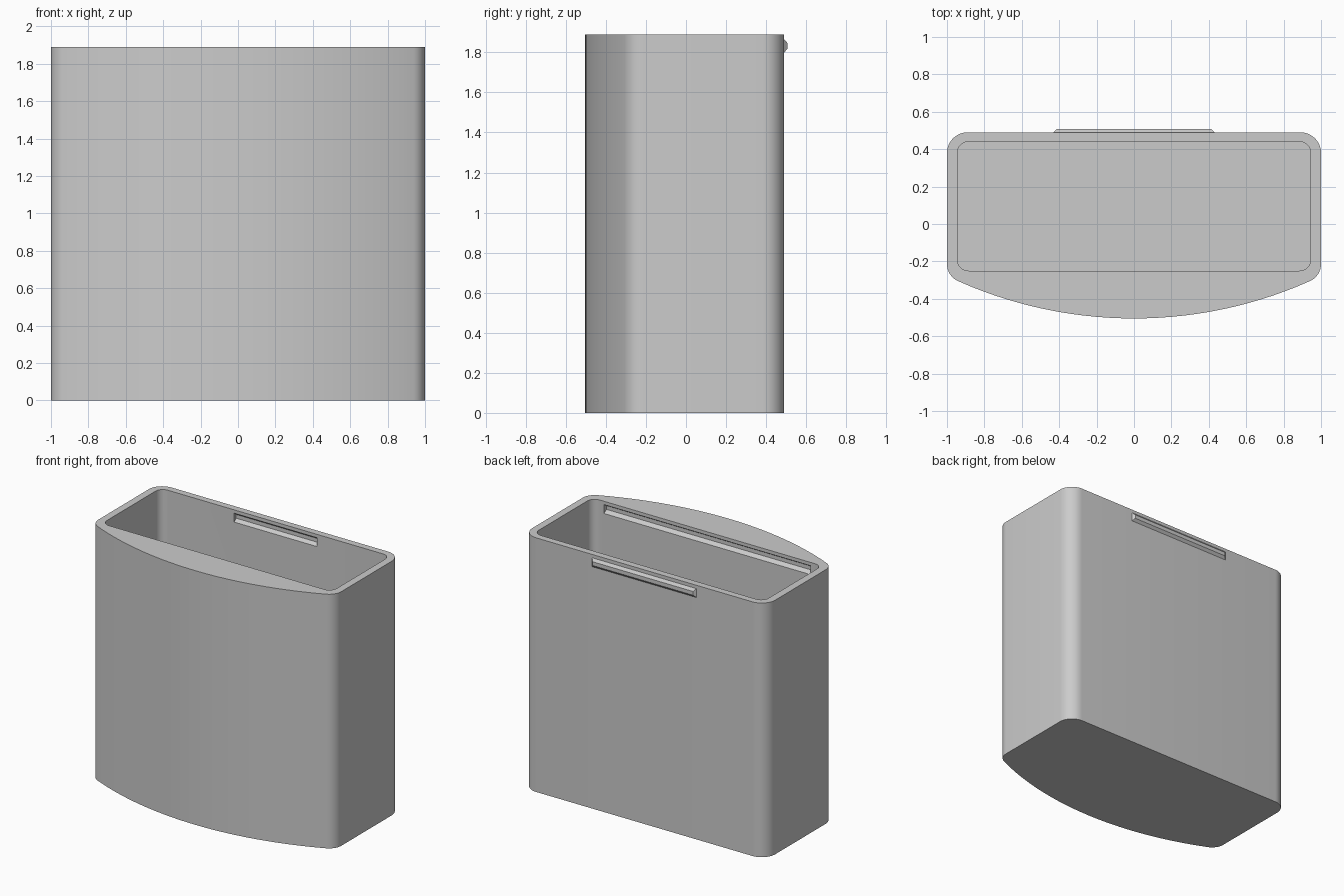
import bpy, bmesh, math
from mathutils import Vector

cube = bpy.data.objects.get("Cube")
if cube:
    bpy.data.objects.remove(cube, do_unlink=True)

HEIGHT, FLOOR = 1.89, 0.05
BACK, FRONT = 0.49, -0.505
INNER_BACK, INNER_FRONT, INNER_HALF = 0.44, -0.25, 0.945
LATCH_Z = 1.832

grey = bpy.data.materials.new("plain grey")
grey.use_nodes = True
grey.diffuse_color = (0.6, 0.6, 0.6, 1)
grey.node_tree.nodes["Principled BSDF"].inputs["Base Color"].default_value = (0.6, 0.6, 0.6, 1)


def loft(name, rings):
    """Closed solid through rings that all have the same point count."""
    bm = bmesh.new()
    loops = [[bm.verts.new(p) for p in ring] for ring in rings]
    n = len(loops[0])
    for a, b in zip(loops, loops[1:]):
        for i in range(n):
            j = (i + 1) % n
            bm.faces.new((a[i], a[j], b[j], b[i]))
    bm.faces.new(loops[0])
    bm.faces.new(loops[-1])
    bmesh.ops.recalc_face_normals(bm, faces=bm.faces)
    mesh = bpy.data.meshes.new(name)
    bm.to_mesh(mesh)
    bm.free()
    mesh.materials.append(grey)
    obj = bpy.data.objects.new(name, mesh)
    bpy.context.collection.objects.link(obj)
    return obj


def prism(name, outline, z0, z1):
    return loft(name, [[(x, y, z) for x, y in outline] for z in (z0, z1)])


def arc(cx, cy, r, start, end, steps):
    angles = [math.radians(start + (end - start) * i / steps) for i in range(steps + 1)]
    return [(cx + r * math.cos(a), cy + r * math.sin(a)) for a in angles]


def ridge(name, half, wall, depth, embed, taper):
    """Bar with sloping sides, growing from a wall along y."""
    rings = []
    for y, hx, hz in ((wall - embed, half, 0.033), (wall, half, 0.033),
                      (wall + depth, half - taper, 0.014)):
        rings.append([(sx * hx, y, LATCH_Z + sz * hz)
                      for sx, sz in ((-1, -1), (1, -1), (1, 1), (-1, 1))])
    return loft(name, rings)


def subtract(target, cutter):
    cutter.hide_render = True
    mod = target.modifiers.new("cut", 'BOOLEAN')
    mod.operation, mod.solver, mod.object = 'DIFFERENCE', 'EXACT', cutter
    bpy.context.view_layer.objects.active = target
    bpy.ops.object.modifier_apply(modifier=mod.name)
    bpy.data.objects.remove(cutter, do_unlink=True)


# Outer outline: bowed front, rounded corners, straight back
bow, r_front, r_back = 2.315, 0.1, 0.11
bow_y = FRONT + bow
corner_x = 1 - r_front
corner_y = bow_y - math.sqrt((bow - r_front) ** 2 - corner_x ** 2)
tangent = math.degrees(math.atan2(corner_y - bow_y, corner_x))
half_outline = arc(0, bow_y, bow, -90, tangent, 14)
half_outline += arc(corner_x, corner_y, r_front, tangent, 0, 8)[1:]
half_outline += arc(1 - r_back, BACK - r_back, r_back, 0, 90, 10)
outline = half_outline + [(-x, y) for x, y in reversed(half_outline[1:])]
body = prism("container_body", outline, 0, HEIGHT)

# Rounded rectangular cavity
r = 0.06
cavity = []
for cx, cy, a in ((INNER_HALF - r, INNER_BACK - r, 0), (r - INNER_HALF, INNER_BACK - r, 90),
                  (r - INNER_HALF, INNER_FRONT + r, 180), (INNER_HALF - r, INNER_FRONT + r, 270)):
    cavity += arc(cx, cy, r, a, a + 90, 8)
subtract(body, prism("cavity_cutter", cavity, FLOOR, HEIGHT + 0.1))

# Lid grooves in the inner back and front walls
subtract(body, ridge("back_groove_cutter", 0.34, INNER_BACK, 0.025, 0.02, 0))
subtract(body, ridge("front_groove_cutter", 0.85, INNER_FRONT, -0.03, -0.02, 0))

# Catch ridge on the outside of the back
catch = ridge("back_catch", 0.43, BACK, 0.017, 0.008, 0.017)

# Smooth the rounded walls, keep the rims crisp
bpy.ops.object.select_all(action='DESELECT')
body.select_set(True)
bpy.context.view_layer.objects.active = body
bpy.ops.object.shade_smooth_by_angle(angle=math.radians(30))
